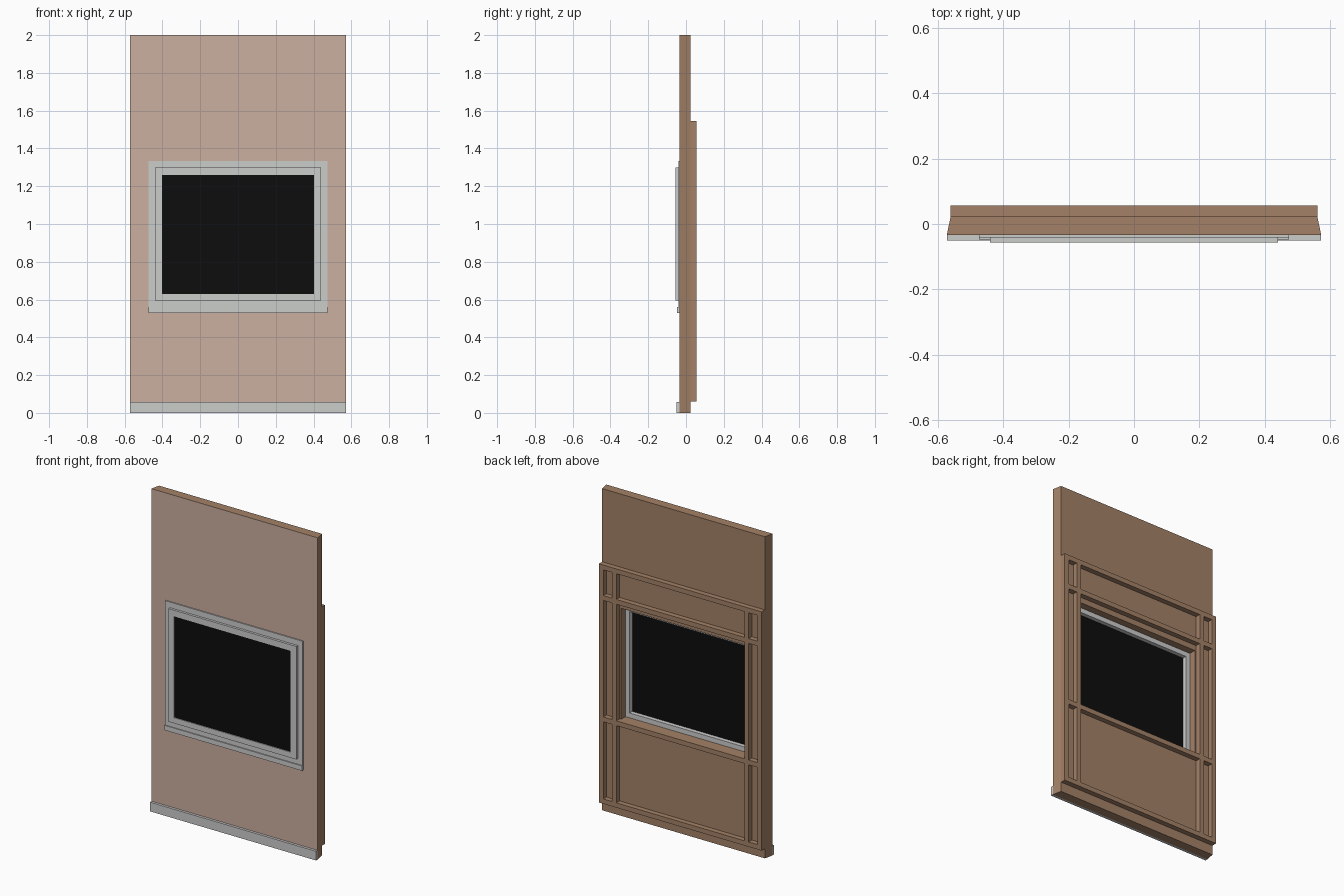
import bpy, bmesh

if "Cube" in bpy.data.objects:
    bpy.data.objects.remove(bpy.data.objects["Cube"])


def material(name, rgb):
    m = bpy.data.materials.new(name)
    m.diffuse_color = (*rgb, 1)
    m.use_nodes = True
    m.node_tree.nodes["Principled BSDF"].inputs["Base Color"].default_value = m.diffuse_color
    return m


PINK = material("pink_plaster", (0.60, 0.43, 0.35))
WOOD = material("brown_wood", (0.37, 0.22, 0.135))
GREY = material("light_grey_trim", (0.60, 0.61, 0.60))
BLACK = material("black_pane", (0.004, 0.004, 0.004))


def finish(name, bm, *mats):
    bmesh.ops.recalc_face_normals(bm, faces=bm.faces)
    me = bpy.data.meshes.new(name)
    bm.to_mesh(me)
    bm.free()
    for m in mats:
        me.materials.append(m)
    ob = bpy.data.objects.new(name, me)
    bpy.context.collection.objects.link(ob)
    return ob


def box(name, x0, x1, y0, y1, z0, z1, mat):
    bm = bmesh.new()
    bmesh.ops.create_cube(bm, size=1)
    for v in bm.verts:
        v.co = (x1 if v.co.x > 0 else x0, y1 if v.co.y > 0 else y0,
                z1 if v.co.z > 0 else z0)
    return finish(name, bm, mat)


def ring(name, outer, inner, y0, y1, *mats, back=None):
    """Rectangular ring; outer/inner = (half width, z0, z1), back = half width at y1."""
    bm = bmesh.new()

    def loop(rect, y, w=None):
        w = w or rect[0]
        return [bm.verts.new((x, y, z)) for x, z in
                ((-w, rect[1]), (w, rect[1]), (w, rect[2]), (-w, rect[2]))]
    loops = [loop(outer, y0), loop(outer, y1, back), loop(inner, y1), loop(inner, y0)]
    for k in range(4):
        a, b = loops[k], loops[(k + 1) % 4]
        for i in range(4):
            j = (i + 1) % 4
            f = bm.faces.new((a[i], a[j], b[j], b[i]))
            # the front face takes the first material, all others the last
            f.material_index = 0 if k == 3 else len(mats) - 1
    return finish(name, bm, *mats)


# wall panel with window opening, narrower at the back
ring("wall_panel", (0.572, 0, 2), (0.43, 0.60, 1.29), -0.034, 0.024, PINK, WOOD, back=0.56)

# window trim, frame, sill and pane
ring("window_outer_trim", (0.474, 0.53, 1.333), (0.42, 0.61, 1.28), -0.041, -0.032, GREY)
ring("window_frame", (0.44, 0.595, 1.298), (0.402, 0.63, 1.26), -0.056, -0.02, GREY)
box("window_sill", -0.474, 0.474, -0.047, -0.034, 0.53, 0.56, GREY)
box("window_pane", -0.402, 0.402, -0.051, -0.046, 0.63, 1.26, BLACK)

# baseboard
box("baseboard", -0.572, 0.572, -0.05, -0.034, 0, 0.057, GREY)

# rear timber frame: mirrored studs and horizontal rails between them
Y0, Y1 = 0.022, 0.056
for side, s in (("left", -1), ("right", 1)):
    for kind, a, b in (("outer", 0.53, 0.56), ("inner", 0.44, 0.47)):
        x0, x1 = sorted((s * a, s * b))
        box(f"{kind}_stud_{side}", x0, x1, Y0, Y1, 0.06, 1.545, WOOD)
spans = (("left", -0.53, -0.47), ("middle", -0.44, 0.44), ("right", 0.47, 0.53))
for kind, z in (("bottom", 0.06), ("lower", 0.57), ("upper", 1.325), ("top", 1.515)):
    for part, x0, x1 in spans:
        box(f"{kind}_rail_{part}", x0, x1, Y0, Y1, z, z + 0.03, WOOD)
